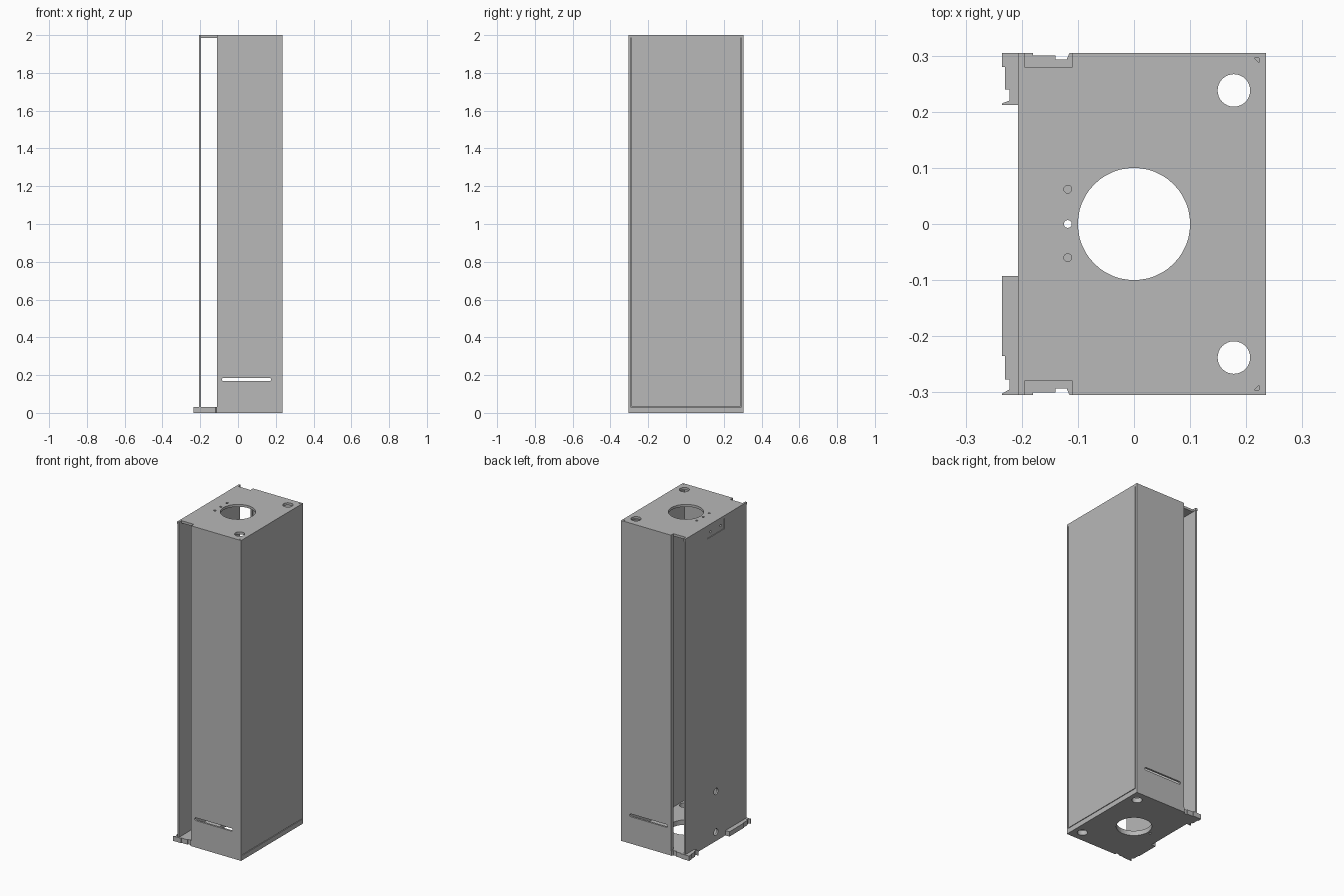
import bpy, bmesh, math
from mathutils import Matrix

cube = bpy.data.objects.get("Cube")
if cube:
    bpy.data.objects.remove(cube, do_unlink=True)

grey = bpy.data.materials.new("sheet_metal_grey")
grey.use_nodes = True
COLOR = (0.48, 0.48, 0.48, 1)
grey.diffuse_color = COLOR
grey.node_tree.nodes["Principled BSDF"].inputs["Base Color"].default_value = COLOR

TOP, SKIN, HALF_X, HALF_Y, BASE = 2.0, 0.012, 0.235, 0.305, 0.03
# Plate directions: columns are the outline's two axes and the plate normal
FLAT = Matrix.Identity(4)
FACE_Y = Matrix(((1, 0, 0, 0), (0, 0, -1, 0), (0, 1, 0, 0), (0, 0, 0, 1)))
FACE_X = Matrix(((0, 0, 1, 0), (1, 0, 0, 0), (0, 1, 0, 0), (0, 0, 0, 1)))


def rect(u0, u1, v0, v1):
    return [(u0, v0), (u1, v0), (u1, v1), (u0, v1)]


def circle(u, v, r, n=32):
    return [(u + r * math.cos(2 * math.pi * i / n),
             v + r * math.sin(2 * math.pi * i / n)) for i in range(n)]


def slot(u0, u1, v, r, n=8):
    right = [(u1 + r * math.sin(math.pi * i / n), v - r * math.cos(math.pi * i / n))
             for i in range(n + 1)]
    left = [(u0 - r * math.sin(math.pi * i / n), v + r * math.cos(math.pi * i / n))
            for i in range(n + 1)]
    return right + left


def plate(name, facing, start, end, outline, holes=()):
    """Sheet cut from an outline with holes, spanning start to end on its normal axis."""
    curve = bpy.data.curves.new(name, "CURVE")
    curve.dimensions = "2D"
    curve.fill_mode = "BOTH"
    curve.extrude = abs(end - start) / 2
    for loop in (outline, *holes):
        spline = curve.splines.new("POLY")
        spline.points.add(len(loop) - 1)
        for point, (u, v) in zip(spline.points, loop):
            point.co = (u, v, 0, 1)
        spline.use_cyclic_u = True
    temp = bpy.data.objects.new(name + "_outline", curve)
    bpy.context.scene.collection.objects.link(temp)
    bpy.context.view_layer.update()
    mesh = bpy.data.meshes.new_from_object(
        temp.evaluated_get(bpy.context.evaluated_depsgraph_get()))
    bpy.data.objects.remove(temp, do_unlink=True)

    axis = facing.col[2].xyz
    middle = (start + end) / 2
    offset = [abs(a) * middle for a in axis]
    bm = bmesh.new()
    bm.from_mesh(mesh)
    bmesh.ops.remove_doubles(bm, verts=bm.verts, dist=0.00005)
    bmesh.ops.transform(bm, matrix=Matrix.Translation(offset) @ facing, verts=bm.verts)
    bmesh.ops.recalc_face_normals(bm, faces=bm.faces)
    for face in bm.faces:
        face.smooth = False
    bm.to_mesh(mesh)
    bm.free()
    mesh.name = name
    mesh.materials.clear()
    mesh.materials.append(grey)
    obj = bpy.data.objects.new(name, mesh)
    bpy.context.scene.collection.objects.link(obj)
    return obj


# Openings shared by the base and the top
vents = [circle(0, 0, 0.1, 48), circle(0.178, 0.238, 0.029), circle(0.178, -0.238, 0.029),
         circle(-0.118, 0, 0.007, 16)]

# Base slab with notched rails along the open side
INNER_Y = HALF_Y - SKIN
front_edge = [(-0.235, -0.305), (-0.18, -0.305), (-0.18, -0.3), (-0.14, -0.3),
              (-0.14, -0.293), (-0.12, -0.293), (-0.115, -0.305), (-0.11, -0.305),
              (-0.11, -INNER_Y), (HALF_X, -INNER_Y)]
back_edge = [(x, -y) for x, y in reversed(front_edge)]
back_rail = [(-0.235, 0.28), (-0.23, 0.28), (-0.23, 0.24), (-0.222, 0.24),
             (-0.222, 0.22), (-0.235, 0.215), (-0.235, 0.212), (-0.207, 0.212)]
front_rail = [(-0.207, -0.093), (-0.235, -0.093), (-0.235, -0.235), (-0.23, -0.235),
              (-0.23, -0.277), (-0.222, -0.277), (-0.222, -0.295), (-0.235, -0.302)]
plate("base_slab", FLAT, 0, BASE, front_edge + back_edge + back_rail + front_rail, vents)

# Top sheet with corner notches, screw holes and small corner reliefs
edge = [(-0.207, -HALF_Y), (-0.195, -HALF_Y), (-0.195, -0.28), (-0.11, -0.28),
        (-0.11, -HALF_Y), (HALF_X, -HALF_Y)]
reliefs = [[(0.214, s * 0.296), (0.223, s * 0.296), (0.223, s * 0.287)] for s in (-1, 1)]
screws = [circle(-0.118, y, 0.007, 16) for y in (0.062, -0.06)]
plate("top_sheet", FLAT, TOP - 0.015, TOP, edge + [(x, -y) for x, y in reversed(edge)],
      vents + screws + reliefs)

# Slotted front and back panels with a return lip beside the opening
UNDER_TOP = TOP - 0.015
for side, name in ((-1, "front"), (1, "back")):
    plate(name + "_panel", FACE_Y, side * INNER_Y, side * HALF_Y,
          rect(-0.11, HALF_X, 0, UNDER_TOP), [slot(-0.077, 0.167, 0.177, 0.009)])
    lip = sorted((side * 0.28, side * INNER_Y))
    plate(name + "_return_lip", FACE_X, -0.11, -0.1, rect(*lip, BASE, UNDER_TOP))

# Left panel, set in a narrow groove over its inner skin
plate("left_panel", FACE_X, HALF_X - SKIN, HALF_X, rect(-0.289, 0.289, BASE + 0.004, UNDER_TOP))
plate("left_inner_skin", FACE_X, HALF_X - 0.02, HALF_X - SKIN,
      rect(-INNER_Y, INNER_Y, BASE, UNDER_TOP))

# Right panel with two cable holes and a window for the mounting tab
plate("right_panel", FACE_X, -0.207, -0.197, rect(-0.302, 0.302, BASE, UNDER_TOP),
      [circle(0, 0.31, 0.02), circle(0, 0.056, 0.02), rect(-0.084, 0.084, 1.918, 1.984)])
plate("mounting_tab", FACE_X, -0.205, -0.197, rect(-0.082, 0.082, 1.92, UNDER_TOP),
      [circle(y, 1.95, 0.007, 16) for y in (-0.05, 0.05)])
